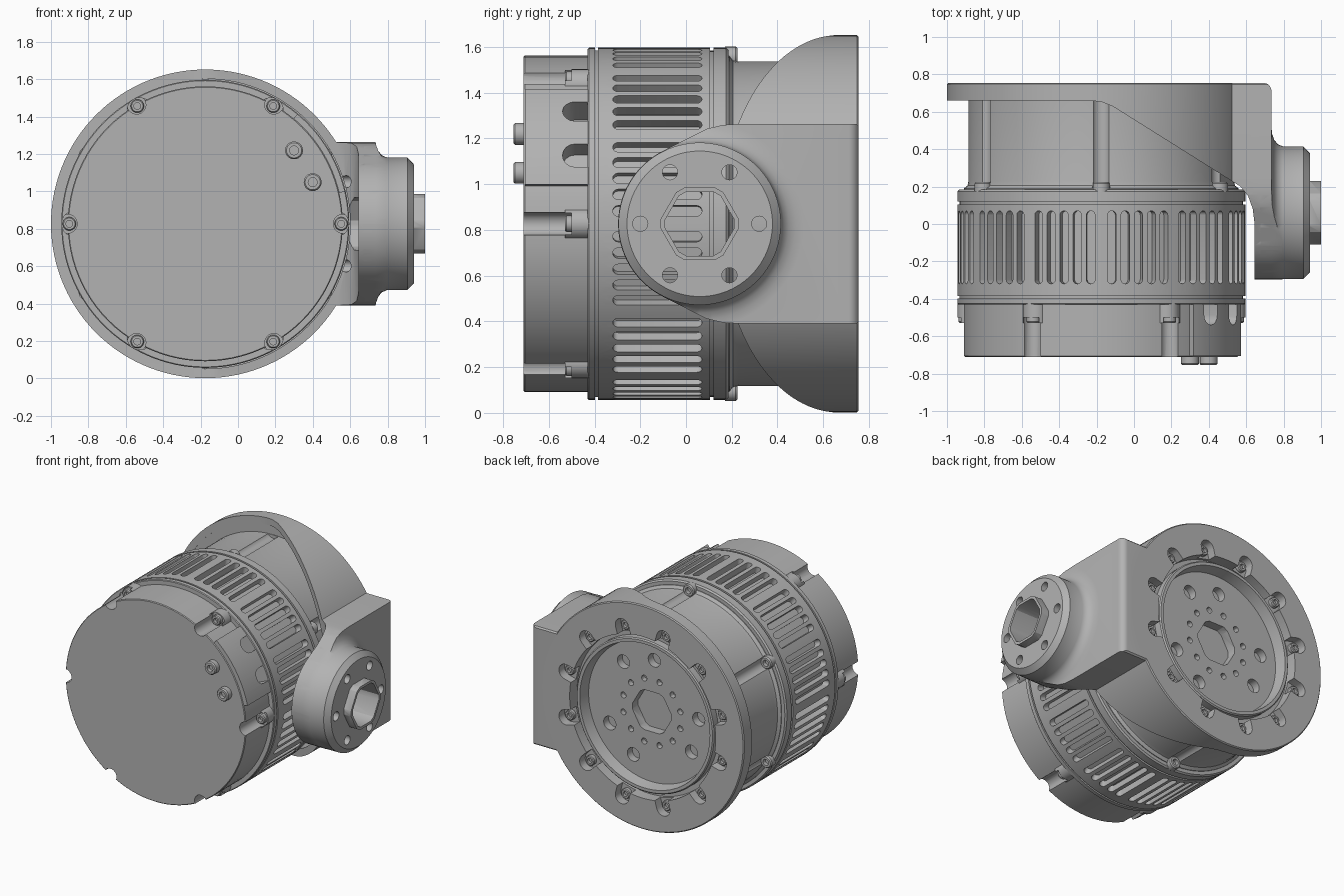
import bpy, bmesh
from math import pi, sin, cos, radians
from mathutils import Matrix, Vector

if "Cube" in bpy.data.objects:
    bpy.data.objects.remove(bpy.data.objects["Cube"])

AXIS = Vector((-0.175, 0, 0.827))    # motor axis, parts are built around it
SIX = range(0, 360, 60)
TWELVE = range(0, 360, 30)
HALF_STEP = range(15, 375, 30)
BETWEEN = range(30, 390, 60)
BOSS_Y = 0.06

grey = bpy.data.materials.new("machined_grey")
grey.use_nodes = True
grey.diffuse_color = (0.45, 0.45, 0.45, 1)
grey.node_tree.nodes["Principled BSDF"].inputs["Base Color"].default_value = grey.diffuse_color
parts = []


def finish(name, bm, angles):
    """Copy the mesh around the motor axis and make an object of it."""
    source = bm.verts[:] + bm.edges[:] + bm.faces[:]
    for a in angles[1:]:
        new = bmesh.ops.duplicate(bm, geom=source)["geom"]
        turn(bm, new, a)
    turn(bm, source, angles[0])
    bmesh.ops.recalc_face_normals(bm, faces=bm.faces[:])
    mesh = bpy.data.meshes.new(name)
    bm.to_mesh(mesh)
    bm.free()
    mesh.materials.append(grey)
    obj = bpy.data.objects.new(name, mesh)
    bpy.context.collection.objects.link(obj)
    parts.append(obj)
    return obj


def turn(bm, geom, angle):
    verts = [g for g in geom if isinstance(g, bmesh.types.BMVert)]
    bmesh.ops.rotate(bm, verts=verts, cent=(0, 0, 0), matrix=Matrix.Rotation(-radians(angle), 3, 'Y'))


def lathe(name, profile, axis='y', offset=0, steps=96, angles=(0,)):
    """Revolve (radius, height) points about y, or about x for the boss."""
    bm = bmesh.new()
    if axis == 'y':
        points, cent, direction = [(offset + r, h, 0) for r, h in profile], (offset, 0, 0), (0, 1, 0)
    else:
        points, cent, direction = [(h, offset + r, 0) for r, h in profile], (0, offset, 0), (1, 0, 0)
    vs = [bm.verts.new(p) for p in points]
    es = [bm.edges.new(pair) for pair in zip(vs, vs[1:])]
    bmesh.ops.spin(bm, geom=vs + es, cent=cent, axis=direction, angle=2 * pi, steps=steps, use_merge=True)
    bmesh.ops.remove_doubles(bm, verts=bm.verts[:], dist=0.0001)
    return finish(name, bm, list(angles))


def prism(name, outline, axis, lo, hi, angles=(0,)):
    """Extrude a flat outline along one axis."""
    place = {'x': lambda u, v, h: (h, u, v), 'y': lambda u, v, h: (u, h, v), 'z': lambda u, v, h: (u, v, h)}[axis]
    bm = bmesh.new()
    rings = [[bm.verts.new(place(u, v, h)) for u, v in outline] for h in (lo, hi)]
    for ring in rings:
        bm.faces.new(ring)
    for i in range(len(outline)):
        j = (i + 1) % len(outline)
        bm.faces.new((rings[0][i], rings[0][j], rings[1][j], rings[1][i]))
    return finish(name, bm, list(angles))


def arc(u, v, r, start, end, n):
    step = (end - start) / n
    return [(u + r * cos(radians(start + i * step)), v + r * sin(radians(start + i * step))) for i in range(n + 1)]


def circle(u, v, r, n=20):
    return arc(u, v, r, 0, 360, n)[:-1]


def capsule(u, half, r):
    return arc(u + half, 0, r, -90, 90, 8) + arc(u - half, 0, r, 90, 270, 8)


def hexagon(u, r):
    """Hexagon with clipped corners."""
    return [(u + r * cos(radians(a + s)), r * sin(radians(a + s))) for a in SIX for s in (-7, 7)]


def combine(obj, other, operation='DIFFERENCE'):
    mod = obj.modifiers.new("shape", 'BOOLEAN')
    mod.operation, mod.object, mod.solver = operation, other, 'EXACT'
    bpy.context.view_layer.objects.active = obj
    bpy.ops.object.modifier_apply(modifier=mod.name)
    parts.remove(other)
    bpy.data.objects.remove(other)


def screws(name, offset, r, lo, hi, angles):
    """Socket-head screws; the head's open end is at hi."""
    mid = lo + 0.5 * (hi - lo)
    edge = lo + 0.85 * (hi - lo)
    return lathe(name, [(0, lo), (r, lo), (r, edge), (r * 0.85, hi), (r * 0.5, hi), (r * 0.5, mid), (0, mid)],
                 offset=offset, steps=18, angles=angles)


# Motor housing with groups of cooling slots
housing = lathe("motor_housing", [
    (0, -0.43), (0.765, -0.43), (0.77, -0.425), (0.77, -0.397), (0.758, -0.397), (0.758, -0.385),
    (0.77, -0.385), (0.77, 0.105), (0.757, 0.105), (0.757, 0.12), (0.77, 0.12), (0.77, 0.175),
    (0.76, 0.185), (0, 0.185)], steps=120)
slot_angles = [group + 5.4 * (i - 2) for group in HALF_STEP for i in range(5)]
combine(housing, prism("slots", capsule(-0.125, 0.172, 0.023), 'x', 0.72, 0.8, slot_angles))

# End cap with screw lugs, notches and cable ports
cap = lathe("end_cap", [(0, -0.71), (0.73, -0.71), (0.735, -0.705), (0.735, -0.41), (0, -0.41)])
sector = arc(0, 0, 0.766, 13, 50, 18) + arc(0, 0, 0.6, 50, 13, 18)
combine(cap, prism("port_cover", sector, 'y', -0.705, -0.415), 'UNION')
combine(cap, prism("lugs", circle(0.7, 0, 0.07), 'y', -0.53, -0.415, SIX), 'UNION')
combine(cap, prism("notches", circle(0.735, 0, 0.05), 'y', -0.8, -0.5, SIX))
combine(cap, prism("ports", capsule(-0.42, 0.065, 0.055), 'x', 0.64, 0.85, (23, 40)))
screws("cap_screws", 0.727, 0.036, -0.48, -0.53, SIX)
screws("terminal_screws", 0.616, 0.048, -0.70, -0.755, (39.6, 21.2))

# Gearbox behind the motor, with clearance grooves for its screws
gearbox = lathe("gearbox", [(0, 0.15), (0.735, 0.15), (0.735, 0.19), (0.715, 0.205), (0.71, 0.23),
                            (0.71, 0.67), (0, 0.67)])
combine(gearbox, prism("grooves", circle(0.735, 0, 0.05), 'y', 0.195, 0.66, BETWEEN))
screws("gearbox_screws", 0.73, 0.045, 0.17, 0.225, BETWEEN)

# Bracket: rear flange, side arm and round boss joined into one casting
bracket = lathe("bracket", [(0, 0), (0.825, 0), (0.825, 0.748), (0.818, 0.755), (0, 0.755)], steps=120)
upper = [(0.745, 0.437), (0.24, 0.437), (0.16, 0.432), (0.09, 0.415), (0.01, 0.375)]
lower = [(y, -z) for y, z in reversed(upper)]
outline = upper + arc(BOSS_Y, 0, 0.357, 115, 245, 30) + lower + [(0.755, -0.427), (0.755, 0.427)]
boss = lathe("boss", [(0, 0.85), (0.455, 0.85), (0.455, 0.91), (0.42, 0.914), (0.39, 0.925), (0.367, 0.943),
                      (0.355, 0.97), (0.355, 1.08), (0.318, 1.115), (0, 1.115)], 'x', BOSS_Y)
combine(boss, prism("boss_limit", outline, 'x', 0.8, 1.2), 'INTERSECT')
arm = prism("arm", outline, 'x', 0.3, 0.91)
corner = [(0.95, 0.8), (0.865, 0.8)] + arc(0.865, 0.71, 0.045, 90, 0, 8) + [(0.95, 0.71)]
combine(arm, prism("rounded_corner", corner, 'z', -1, 1))
combine(bracket, arm, 'UNION')
combine(bracket, boss, 'UNION')
combine(bracket, prism("hex_sleeve", hexagon(BOSS_Y, 0.172), 'x', 1.0, 1.175), 'UNION')

# Clear the room for the motor and slope the skirt
combine(bracket, prism("motor_room", circle(0, 0, 0.775, 120), 'y', -1, 0.663))
slope = [(-2, -1), (0.82, -1), (0.82, 0), (0.81, 0.08), (0.785, 0.15), (0.745, 0.2), (0.06, 0.63),
         (0, 0.653), (-0.06, 0.66), (-2, 0.66)]
combine(bracket, prism("skirt_slope", slope, 'z', -1, 1))
combine(bracket, prism("hex_bore", hexagon(BOSS_Y, 0.152), 'x', 0.5, 1.3))
for a in SIX:
    spot = circle(BOSS_Y + 0.26 * cos(radians(a)), 0.26 * sin(radians(a)), 0.033)
    combine(bracket, prism("boss_hole", spot, 'x', 0.7, 1.3))

# Scalloped opening in the rear flange, with its screws
combine(bracket, prism("rear_opening", circle(0, 0, 0.595, 96), 'y', 0.6, 1))
combine(bracket, prism("scallops", capsule(0.58, 0.07, 0.055), 'y', 0.69, 1, HALF_STEP))
screws("flange_screws", 0.645, 0.036, 0.68, 0.72, HALF_STEP)

# Recessed output disc with raised rim and bolt holes
disc = lathe("output_disc", [(0, 0.55), (0.56, 0.55), (0.56, 0.722), (0.552, 0.73), (0.53, 0.73),
                             (0.515, 0.648), (0, 0.648)])
combine(disc, prism("disc_hex", hexagon(0, 0.16), 'y', 0.58, 1))
combine(disc, prism("large_holes", circle(0.385, 0, 0.05), 'y', 0.59, 1, (53, 93, 173, 213, 293, 333)))
combine(disc, prism("small_holes", circle(0.24, 0, 0.022, 12), 'y', 0.61, 1, HALF_STEP))
combine(gearbox, prism("disc_seat", circle(0, 0, 0.559, 96), 'y', 0.56, 1))

# Place everything and shade the curved faces
bpy.ops.object.select_all(action='DESELECT')
for obj in parts:
    obj.data.transform(Matrix.Translation(AXIS))
    obj.select_set(True)
bpy.context.view_layer.objects.active = bracket
bpy.ops.object.shade_smooth_by_angle(angle=radians(30))
